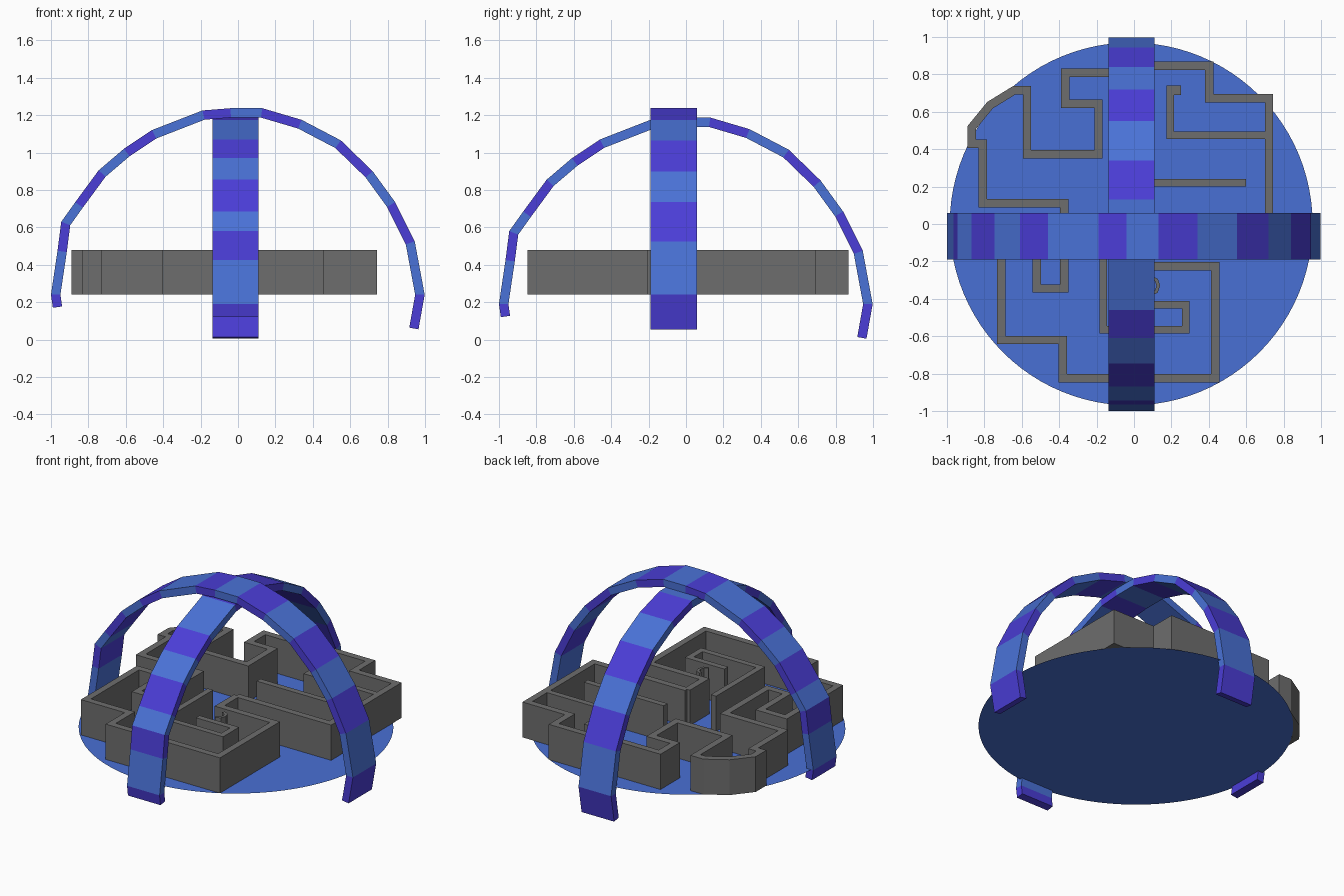
import bpy, bmesh
from mathutils import Vector

if "Cube" in bpy.data.objects:
    bpy.data.objects.remove(bpy.data.objects["Cube"])


def material(name, rgb):
    m = bpy.data.materials.new(name)
    m.diffuse_color = (*rgb, 1)
    m.use_nodes = True
    m.node_tree.nodes["Principled BSDF"].inputs["Base Color"].default_value = m.diffuse_color
    return m


blue = material("bright blue", (0.068, 0.168, 0.68))
purple = material("violet", (0.07, 0.047, 0.68))
grey = material("stone grey", (0.155, 0.155, 0.155))
disc_blue = material("floor blue", (0.066, 0.16, 0.66))


def offset_line(pts, d):
    """Shift a polyline sideways by d with mitred corners."""
    pts = [Vector(p) for p in pts]
    dirs = [(b - a).normalized() for a, b in zip(pts, pts[1:])]
    out = []
    for i, p in enumerate(pts):
        d0, d1 = dirs[max(i - 1, 0)], dirs[min(i, len(dirs) - 1)]
        n0, n1 = Vector((-d0.y, d0.x)), Vector((-d1.y, d1.x))
        out.append(p + (n0 + n1) * d / (1 + n0.dot(n1)))
    return out


def add_band(bm, pts, a, b, lo, hi, place, colours=1):
    """Sweep a rectangle along a polyline; materials alternate per segment."""
    la, lb = offset_line(pts, a), offset_line(pts, b)
    rings = [[bm.verts.new(place(p.x, p.y, h))
              for p, h in ((u, lo), (v, lo), (v, hi), (u, hi))]
             for u, v in zip(la, lb)]
    faces = []
    for i, (r, s) in enumerate(zip(rings, rings[1:])):
        for k in range(4):
            f = bm.faces.new((r[k], r[(k + 1) % 4], s[(k + 1) % 4], s[k]))
            f.material_index = i % colours
    for ring, i in ((rings[0], 0), (rings[-1], len(rings) - 2)):
        bm.faces.new(ring).material_index = i % colours


def finish(bm, name, mats, recalc=True):
    if recalc:
        bmesh.ops.recalc_face_normals(bm, faces=bm.faces)
    me = bpy.data.meshes.new(name)
    bm.to_mesh(me)
    bm.free()
    for m in mats:
        me.materials.append(m)
    ob = bpy.data.objects.new(name, me)
    bpy.context.collection.objects.link(ob)
    return ob


# Two crossing arches with alternating coloured segments
arch = [(-.99, .17), (-1.0, .24), (-.965, .475), (-.945, .63), (-.87, .735),
        (-.745, .905), (-.61, 1.02), (-.46, 1.12), (-.19, 1.225),
        (-.04, 1.237), (.13, 1.237), (.34, 1.175), (.55, 1.065), (.72, .90),
        (.84, .735), (.945, .525), (.998, .24), (.965, .055)]

bm = bmesh.new()
add_band(bm, arch, 0, -.05, -.19, .06, lambda u, v, h: (u, h, v), 2)
finish(bm, "side_to_side_arch", [purple, blue])

bm = bmesh.new()
add_band(bm, arch, 0, -.05, -.135, .11, lambda u, v, h: (h, u, v - .05), 2)
finish(bm, "front_to_back_arch", [purple, blue])

# Flat round floor
bm = bmesh.new()
bmesh.ops.create_circle(bm, cap_ends=True, segments=96, radius=.97)
bmesh.ops.translate(bm, verts=bm.verts, vec=(-.015, 0, .2395))
finish(bm, "round_floor", [disc_blue], recalc=False)

# Maze walls: one long outer wall and several inner ones
outer_wall = [(.02, -.04), (.02, -.225), (.435, -.225), (.435, -.825),
              (-.38, -.825), (-.38, -.62), (-.71, -.62), (-.71, -.06),
              (-.52, -.06), (-.52, -.345), (-.372, -.345), (-.372, .11),
              (-.808, .11), (-.808, .43), (-.868, .43), (-.868, .515),
              (-.77, .635), (-.64, .715), (-.572, .715), (-.572, .372),
              (-.19, .372), (-.19, .643), (-.367, .643), (-.367, .808),
              (0, .808), (0, .845), (.403, .845), (.403, .672),
              (.722, .672), (.722, -.04), (.02, -.04)]
inner_walls = {
    "hooked_wall": [(.722, .475), (.195, .475), (.195, .72),
                    (.23, .72), (.23, .69)],
    "straight_wall": [(0, .22), (.60, .22)],
    "spiral_wall": [(-.165, -.06), (-.165, -.565), (.277, -.565),
                    (.277, -.433), (0, -.433)],
    "small_curved_wall": [(.09, -.375), (.12, -.36), (.13, -.33),
                          (.12, -.30), (.09, -.285)],
}


def wall(name, pts, width):
    bm = bmesh.new()
    add_band(bm, pts, width / 2, -width / 2, .24, .48,
             lambda u, v, h: (u, v, h))
    finish(bm, name, [grey])


wall("outer_maze_wall", outer_wall, .045)
for name, pts in inner_walls.items():
    wall(name, pts, .018 if "curved" in name else .04)
